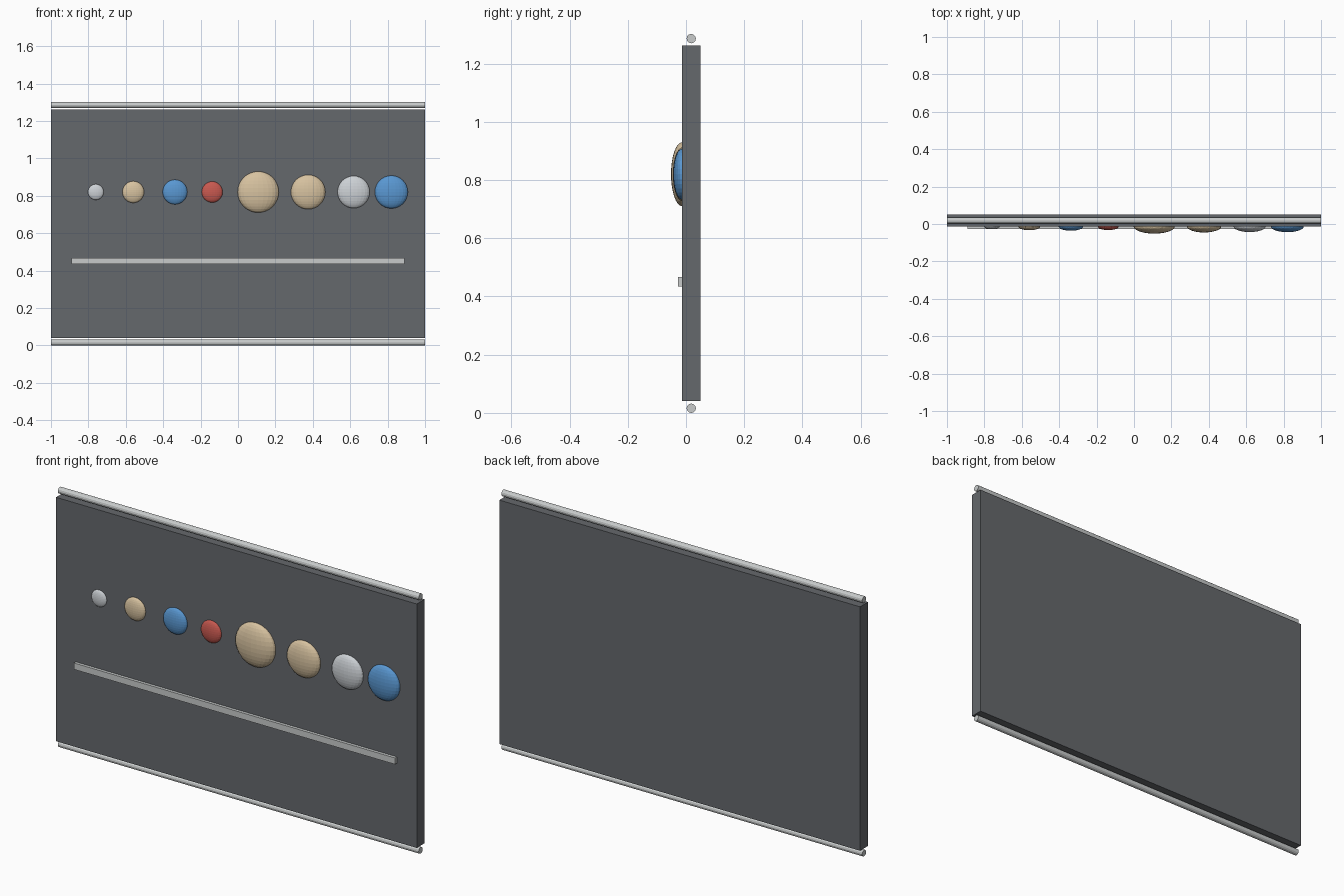
import bpy
from math import pi

cube = bpy.data.objects.get("Cube")
if cube:
    bpy.data.objects.remove(cube, do_unlink=True)


def material(name, r, g, b):
    mat = bpy.data.materials.new(name)
    mat.use_nodes = True
    mat.diffuse_color = (r, g, b, 1)
    bsdf = next(n for n in mat.node_tree.nodes if n.type == 'BSDF_PRINCIPLED')
    bsdf.inputs["Base Color"].default_value = (r, g, b, 1)
    return mat


slate = material("slate grey", 0.13, 0.138, 0.15)
metal = material("light metal", 0.58, 0.60, 0.60)
pale = material("pale grey", 0.61, 0.64, 0.67)
sand = material("sand", 0.68, 0.54, 0.35)
blue = material("blue", 0.10, 0.31, 0.64)
red = material("red", 0.58, 0.10, 0.08)


def finish(name, mat):
    obj = bpy.context.object
    obj.name = name
    obj.data.materials.append(mat)
    return obj


def box(name, mat, x, y, z):
    lo, hi = zip(x, y, z)
    bpy.ops.mesh.primitive_cube_add(
        size=1, location=[(a + b) / 2 for a, b in zip(lo, hi)])
    obj = finish(name, mat)
    obj.scale = [b - a for a, b in zip(lo, hi)]


# Backing panel and the raised strip under the planets
panel_front = -0.013
box("panel", slate, (-1, 1), (panel_front, 0.05), (0.04, 1.262))
box("strip", metal, (-0.89, 0.89), (-0.028, panel_front), (0.435, 0.467))

# Hanging rods along the bottom and top edges
for name, z in (("bottom_rod", 0.016), ("top_rod", 1.286)):
    bpy.ops.mesh.primitive_cylinder_add(
        vertices=12, radius=0.016, depth=2,
        location=(0, 0.018, z), rotation=(0, pi / 2, 0))
    finish(name, metal)

# Row of flattened planets set into the panel front
planets = [(-0.76, 0.042, pale), (-0.56, 0.058, sand), (-0.337, 0.066, blue),
           (-0.138, 0.056, red), (0.108, 0.11, sand), (0.375, 0.092, sand),
           (0.618, 0.086, pale), (0.82, 0.088, blue)]
for i, (x, radius, mat) in enumerate(planets, 1):
    bpy.ops.mesh.primitive_uv_sphere_add(
        segments=24, ring_count=16, radius=radius,
        location=(x, panel_front, 0.82))
    finish(f"planet_{i}", mat).scale.y = 0.35
